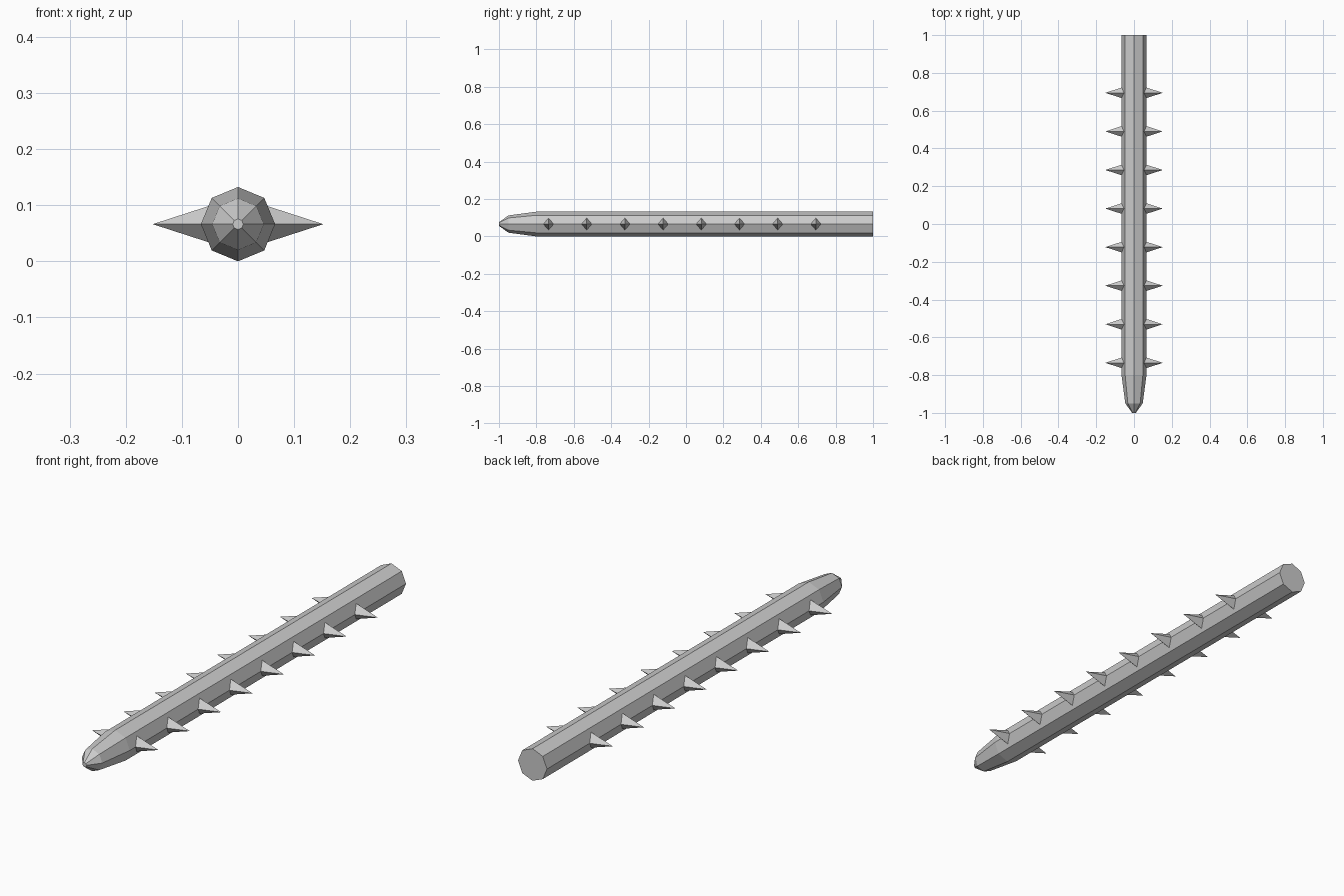
import bpy, bmesh, math
from mathutils import Matrix

if "Cube" in bpy.data.objects:
    bpy.data.objects.remove(bpy.data.objects["Cube"])

R = 0.0662  # shaft radius, also its centre height


def finish(bm, name):
    bmesh.ops.recalc_face_normals(bm, faces=bm.faces[:])
    mesh = bpy.data.meshes.new(name)
    bm.to_mesh(mesh)
    bm.free()
    obj = bpy.data.objects.new(name, mesh)
    bpy.context.collection.objects.link(obj)
    return obj


# Eight-sided shaft lofted along y, with a blunt tapered nose at the front
profile = [(-1.0, 0.0095), (-0.95, 0.046), (-0.8, R), (1.0, R)]
bm = bmesh.new()
rings = []
for y, r in profile:
    rings.append([bm.verts.new((r * math.cos(i * math.pi / 4), y,
                                R + r * math.sin(i * math.pi / 4)))
                  for i in range(8)])
for a, b in zip(rings, rings[1:]):
    for i in range(8):
        j = (i + 1) % 8
        bm.faces.new((a[i], a[j], b[j], b[i]))
bm.faces.new(rings[0])
bm.faces.new(rings[-1])
finish(bm, "shaft")

# Rows of four-sided spikes along both sides
BASE_X, TIP_X, SPIKE_R = 0.046, 0.152, 0.0343
for side, label in ((1, "right"), (-1, "left")):
    bm = bmesh.new()
    for k in range(8):
        y = -0.735 + k * 0.2042
        place = (Matrix.Translation((side * (BASE_X + TIP_X) / 2, y, R))
                 @ Matrix.Rotation(side * math.pi / 2, 4, 'Y'))
        bmesh.ops.create_cone(bm, cap_ends=True, segments=4, radius1=SPIKE_R,
                              radius2=0, depth=TIP_X - BASE_X, matrix=place)
    bmesh.ops.remove_doubles(bm, verts=bm.verts[:], dist=1e-5)
    finish(bm, "spikes_" + label)
